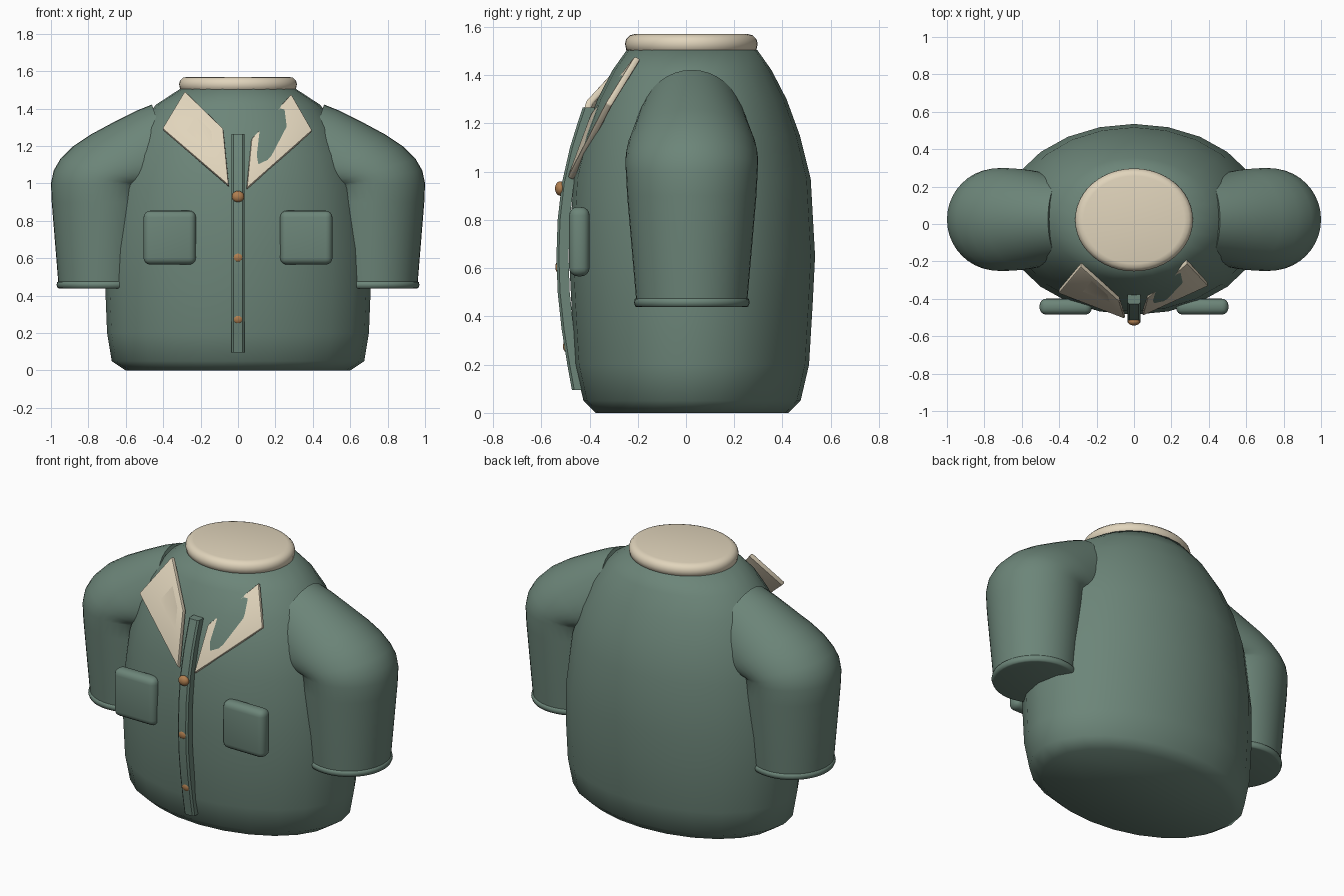
import bpy, bmesh, math
from mathutils import Vector

if "Cube" in bpy.data.objects:
    bpy.data.objects.remove(bpy.data.objects["Cube"])


def material(name, rgb):
    m = bpy.data.materials.new(name)
    m.diffuse_color = (*rgb, 1)
    m.use_nodes = True
    m.node_tree.nodes["Principled BSDF"].inputs["Base Color"].default_value = m.diffuse_color
    return m


GREEN = material("green_cloth", (0.15, 0.235, 0.19))
CREAM = material("cream_cloth", (0.75, 0.66, 0.50))
BROWN = material("brown_button", (0.43, 0.21, 0.08))


def finish(bm, name, mat, angle=None):
    bmesh.ops.recalc_face_normals(bm, faces=bm.faces)
    me = bpy.data.meshes.new(name)
    bm.to_mesh(me)
    bm.free()
    ob = bpy.data.objects.new(name, me)
    bpy.context.collection.objects.link(ob)
    me.materials.append(mat)
    me.polygons.foreach_set("use_smooth", [True] * len(me.polygons))
    if angle:
        bpy.ops.object.select_all(action='DESELECT')
        ob.select_set(True)
        bpy.context.view_layer.objects.active = ob
        bpy.ops.object.shade_smooth_by_angle(angle=math.radians(angle))
    return ob


def loft(name, rings, mat, angle=None):
    """Skin a list of closed point rings and cap both ends."""
    bm = bmesh.new()
    loops = [[bm.verts.new(p) for p in r] for r in rings]
    n = len(loops[0])
    for a, b in zip(loops, loops[1:]):
        for i in range(n):
            j = (i + 1) % n
            bm.faces.new((a[i], a[j], b[j], b[i]))
    bm.faces.new(loops[0])
    bm.faces.new(loops[-1])
    return finish(bm, name, mat, angle)


def ellipse(c, u, v, n):
    """Ring around c with half axes u and v."""
    c, u, v = Vector(c), Vector(u), Vector(v)
    return [c + u * math.cos(t) + v * math.sin(t)
            for t in (2 * math.pi * i / n for i in range(n))]


def level(profile, x, y, n):
    """Horizontal rings from (z, half width, half depth) rows."""
    return [ellipse((x, y, z), (a, 0, 0), (0, b, 0), n) for z, a, b in profile]


# torso
torso = [(0, 0.60, 0.40), (0.05, 0.675, 0.45), (0.2, 0.70, 0.485),
         (0.45, 0.71, 0.50), (0.65, 0.705, 0.51), (0.97, 0.66, 0.492),
         (1.15, 0.605, 0.447), (1.3, 0.53, 0.392), (1.42, 0.44, 0.33),
         (1.505, 0.31, 0.27)]
loft("torso", level(torso, 0, 0.025, 24), GREEN, 60)

# neck band
band = [(1.49, 0.29, 0.25), (1.505, 0.31, 0.27), (1.53, 0.315, 0.275),
        (1.55, 0.31, 0.27), (1.565, 0.295, 0.255), (1.57, 0.27, 0.235)]
loft("neck_band", level(band, 0, 0.022, 48), CREAM)

# sleeves: outer x,z / inner x,z / half depth
sleeve = [(0.46, 1.422, 0.30, 0.93, 0.225), (0.54, 1.39, 0.31, 0.93, 0.235),
          (0.66, 1.33, 0.33, 0.93, 0.25), (0.79, 1.26, 0.36, 0.95, 0.265),
          (0.88, 1.20, 0.39, 0.96, 0.272), (0.95, 1.13, 0.42, 0.97, 0.275),
          (0.985, 1.07, 0.45, 0.98, 0.275), (1.0, 1.0, 0.46, 0.99, 0.273),
          (0.996, 0.9, 0.463, 0.9, 0.268), (0.96, 0.46, 0.50, 0.46, 0.23)]
for s, side in ((-1, "left"), (1, "right")):
    rings = []
    for xo, zo, xi, zi, d in sleeve:
        o, i = Vector((s * xo, 0.024, zo)), Vector((s * xi, 0.024, zi))
        rings.append(ellipse((o + i) / 2, (o - i) / 2, (0, d, 0), 40))
    loft(side + "_sleeve", rings, GREEN, 50)
    # cuff
    cuff = [(0.438, 0.225, 0.225), (0.441, 0.234, 0.234), (0.457, 0.24, 0.24),
            (0.472, 0.237, 0.237), (0.478, 0.225, 0.225)]
    loft(side + "_cuff", level(cuff, s * 0.73, 0.024, 40), GREEN, 60)

    # pocket: rounded box
    bm = bmesh.new()
    bmesh.ops.create_cube(bm, size=1)
    bmesh.ops.scale(bm, vec=(0.28, 0.085, 0.288), verts=bm.verts)
    bmesh.ops.bevel(bm, geom=bm.edges[:], offset=0.036, segments=4,
                    profile=0.5, affect='EDGES')
    bmesh.ops.translate(bm, vec=(s * 0.365, -0.442, 0.71), verts=bm.verts)
    finish(bm, side + "_pocket", GREEN)


# lapels: bevelled slabs
def lapel(name, pts):
    bm = bmesh.new()
    n = (Vector(pts[1]) - Vector(pts[3])).cross(Vector(pts[0]) - Vector(pts[2])).normalized()
    if n.y < 0:
        n = -n
    front = [bm.verts.new(p) for p in pts]
    back = [bm.verts.new(Vector(p) + n * 0.028) for p in pts]
    bm.faces.new(front)
    bm.faces.new(back[::-1])
    for i in range(4):
        j = (i + 1) % 4
        bm.faces.new((front[i], front[j], back[j], back[i]))
    bmesh.ops.recalc_face_normals(bm, faces=bm.faces)
    bmesh.ops.bevel(bm, geom=bm.edges[:], offset=0.007, segments=2,
                    profile=0.5, affect='EDGES')
    finish(bm, name, CREAM, 35)


lapel("left_lapel", [(-0.285, -0.228, 1.495), (-0.08, -0.415, 1.295),
                     (-0.05, -0.508, 0.99), (-0.405, -0.372, 1.295)])
lapel("right_lapel", [(0.285, -0.212, 1.48), (0.397, -0.333, 1.285),
                      (0.047, -0.492, 0.975), (0.073, -0.397, 1.24)])

# placket strip down the front (z, front y)
path = [(0.095, -0.473), (0.2, -0.492), (0.35, -0.516), (0.5, -0.532),
        (0.65, -0.537), (0.8, -0.532), (0.95, -0.515), (1.1, -0.481),
        (1.2, -0.45), (1.265, -0.428)]
cross = [(-0.034, 0.05), (-0.034, 0.01), (-0.024, 0), (0.024, 0),
         (0.034, 0.01), (0.034, 0.05)]
loft("placket", [[(x, y + d, z) for x, d in cross] for z, y in path], GREEN, 40)

# buttons
for k, (z, y) in enumerate(((0.93, -0.521), (0.605, -0.520), (0.277, -0.488))):
    bm = bmesh.new()
    bmesh.ops.create_uvsphere(bm, u_segments=20, v_segments=12, radius=1)
    bmesh.ops.scale(bm, vec=(0.033, 0.022, 0.03), verts=bm.verts)
    bmesh.ops.translate(bm, vec=(0, y, z), verts=bm.verts)
    finish(bm, f"button_{k + 1}", BROWN)
